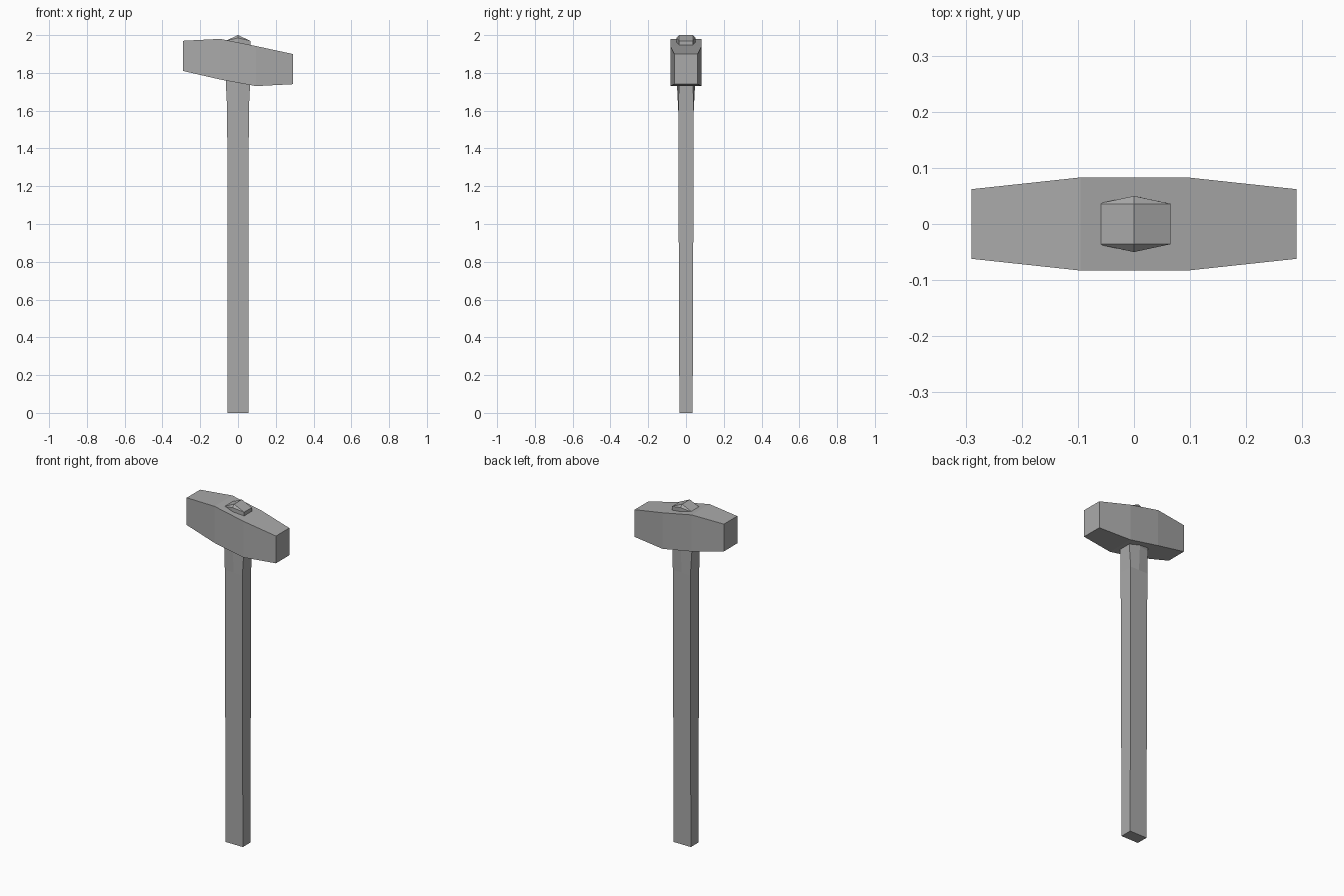
import bpy

if "Cube" in bpy.data.objects:
    bpy.data.objects.remove(bpy.data.objects["Cube"])

grey = bpy.data.materials.new("plain grey")
grey.diffuse_color = (0.4, 0.4, 0.4, 1)
grey.use_nodes = True
grey.node_tree.nodes["Principled BSDF"].inputs["Base Color"].default_value = grey.diffuse_color


def loft(name, rings):
    """Join matching rings of points into a closed flat-shaded solid."""
    n = len(rings[0])
    verts = [p for ring in rings for p in ring]
    faces = [(r * n + i, r * n + (i + 1) % n, (r + 1) * n + (i + 1) % n, (r + 1) * n + i)
             for r in range(len(rings) - 1) for i in range(n)]
    faces.append(tuple(reversed(range(n))))
    top = len(verts) - n
    if name == "handle":
        # crown: a ridged cap with small sloping triangles front and back
        x, y = 0, rings[-1][0][1]
        verts += [(x, y, 2.0), (x, -y, 2.0)]
        f, b = len(verts) - 2, len(verts) - 1
        t = [top + i for i in range(n)]
        faces += [(t[0], t[1], f), (t[1], t[2], f), (t[2], t[3], b, f),
                  (t[3], t[4], b), (t[4], t[5], b), (t[5], t[0], f, b)]
    else:
        faces.append(tuple(range(top, top + n)))
    mesh = bpy.data.meshes.new(name)
    mesh.from_pydata(verts, [], faces)
    mesh.materials.append(grey)
    obj = bpy.data.objects.new(name, mesh)
    bpy.context.collection.objects.link(obj)
    return obj


# Hammer head: sloping block, tapered to both ends (x, half depth, bottom, top)
head = [(-0.29, 0.062, 1.81, 1.97), (-0.095, 0.083, 1.765, 1.98),
        (0.095, 0.083, 1.73, 1.942), (0.29, 0.062, 1.74, 1.90)]
loft("hammer_head", [[(x, -d, b), (x, d, b), (x, d, t), (x, -d, t)]
                     for x, d, b, t in head])

# Handle: six-sided, flat at the foot, bulging inside the head
# (z at corners, half width, corner half depth, middle half depth, z at middle)
handle = [(0.0, 0.056, 0.035, 0.035, 0.0), (1.6, 0.057, 0.041, 0.041, 1.6),
          (1.74, 0.064, 0.037, 0.048, 1.74), (1.97, 0.065, 0.036, 0.05, 1.985)]
loft("handle", [[(-w, -c, z), (0, -m, zm), (w, -c, z), (w, c, z), (0, m, zm), (-w, c, z)]
                for z, w, c, m, zm in handle])
